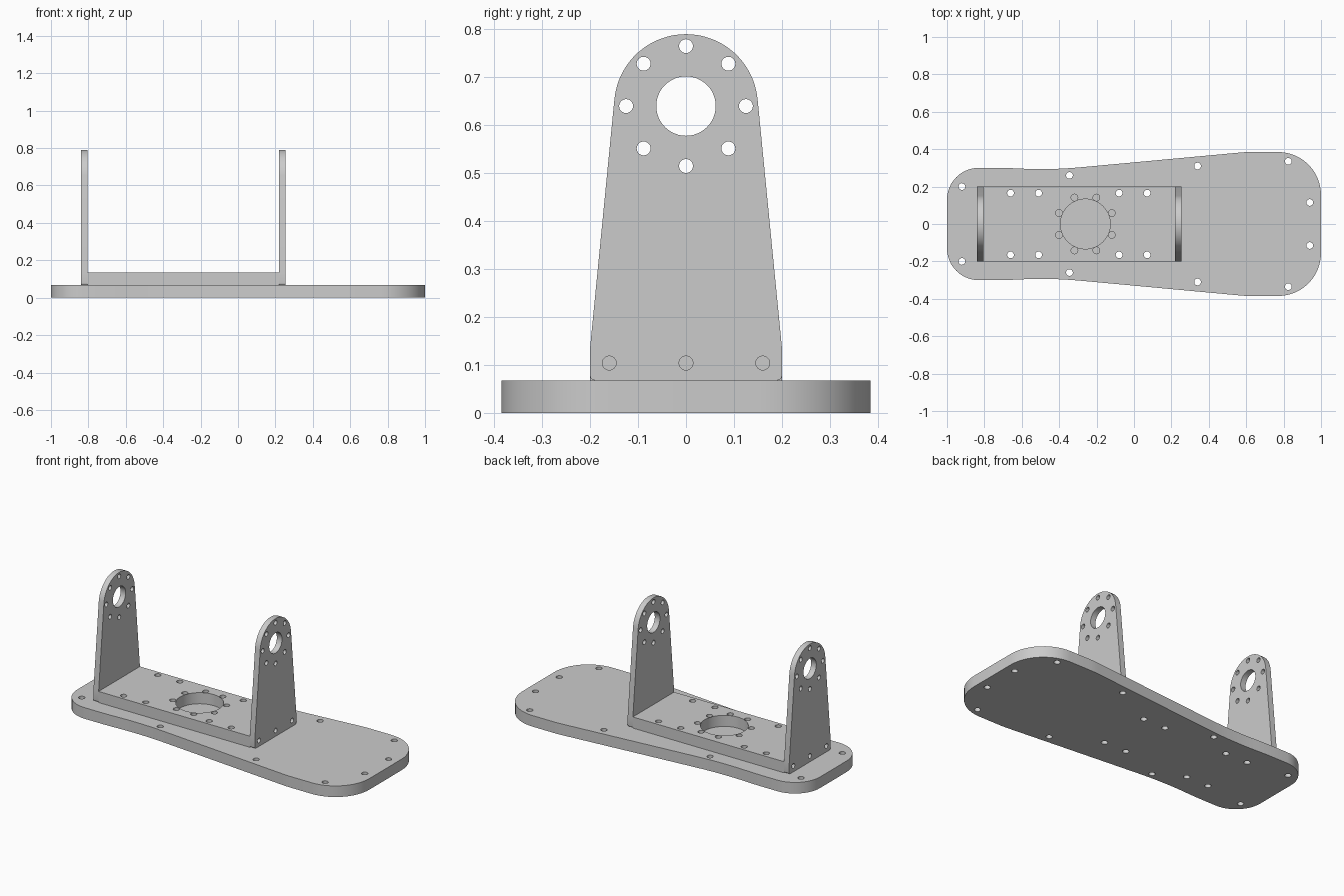
import bpy, bmesh
from math import sin, cos, tan, pi, atan2, radians
from mathutils import Vector, Matrix

cube = bpy.data.objects.get("Cube")
if cube:
    bpy.data.objects.remove(cube, do_unlink=True)

grey = bpy.data.materials.new("machined grey")
grey.use_nodes = True
colour = (0.6, 0.6, 0.6, 1)
grey.diffuse_color = colour
grey.node_tree.nodes["Principled BSDF"].inputs["Base Color"].default_value = colour


def circle(x, y, r, n=24):
    return [(x + r * cos(2 * pi * i / n), y + r * sin(2 * pi * i / n)) for i in range(n)]


def ring(x, y, radius, r, start=0):
    """Eight holes on a bolt circle."""
    turns = [start + i * pi / 4 for i in range(8)]
    return [circle(x + radius * cos(a), y + radius * sin(a), r) for a in turns]


def rounded(corners, n=12):
    """Closed outline with every corner (x, y, radius) filleted."""
    points = []
    for i, (x, y, r) in enumerate(corners):
        p = Vector((x, y))
        a = (Vector(corners[i - 1][:2]) - p).normalized()
        b = (Vector(corners[(i + 1) % len(corners)][:2]) - p).normalized()
        half = a.angle(b) / 2
        centre = p + (a + b).normalized() * r / sin(half)
        u, v = p + a * r / tan(half) - centre, p + b * r / tan(half) - centre
        start = atan2(u.y, u.x)
        sweep = (atan2(v.y, v.x) - start + pi) % (2 * pi) - pi
        for k in range(n + 1):
            t = start + sweep * k / n
            points.append((centre.x + r * cos(t), centre.y + r * sin(t)))
    return points


def plate(name, outline, holes, thickness, matrix):
    """Flat plate with through holes, extruded upwards and then placed."""
    bm = bmesh.new()
    for loop in [outline] + holes:
        verts = [bm.verts.new((x, y, 0)) for x, y in loop]
        for i, v in enumerate(verts):
            bm.edges.new((verts[i - 1], v))
    bmesh.ops.triangle_fill(bm, use_beauty=True, edges=bm.edges[:], normal=(0, 0, 1))
    lid = bmesh.ops.extrude_face_region(bm, geom=bm.faces[:], use_keep_orig=True)
    bmesh.ops.translate(bm, vec=(0, 0, thickness),
                        verts=[g for g in lid["geom"] if isinstance(g, bmesh.types.BMVert)])
    bmesh.ops.recalc_face_normals(bm, faces=bm.faces[:])
    bm.transform(matrix)
    mesh = bpy.data.meshes.new(name)
    bm.to_mesh(mesh)
    bm.free()
    mesh.materials.append(grey)
    obj = bpy.data.objects.new(name, mesh)
    bpy.context.collection.objects.link(obj)
    bpy.ops.object.select_all(action="DESELECT")
    obj.select_set(True)
    bpy.context.view_layer.objects.active = obj
    bpy.ops.object.shade_smooth_by_angle(angle=radians(30))


# Bolt holes shared by the base and the mounting plate
shared = [circle(x, s * 0.165, 0.018) for x in (-0.66, -0.51, -0.08, 0.07) for s in (-1, 1)]

# Base plate, symmetric about the x axis
side = [(-1, 0.3, 0.17), (-0.68, 0.3, 2.5), (-0.45, 0.288, 2.3), (0.6, 0.385, 0.6), (1, 0.385, 0.23)]
base_outline = rounded(side + [(x, -y, r) for x, y, r in reversed(side)])
rim = [(-0.92, 0.2), (-0.345, 0.26), (0.34, 0.31), (0.825, 0.335), (0.94, 0.115)]
rim_holes = [circle(x, s * y, 0.018) for x, y in rim for s in (-1, 1)]
plate("base_plate", base_outline, rim_holes + shared, 0.068, Matrix())

# Mounting plate with a large central opening
left, right = -0.805, 0.22
plate("mounting_plate", [(left, -0.2), (right, -0.2), (right, 0.2), (left, 0.2)],
      [circle(-0.26, 0, 0.133, 64)] + ring(-0.26, 0, 0.153, 0.018, pi / 8) + shared,
      0.068, Matrix.Translation((0, 0, 0.068)))

# Upright brackets: tapered sides, round top, drawn in (y, z)
axle = 0.64
lean = 0.1
top = [(0.15 * cos(a), axle + 0.15 * sin(a))
       for a in [lean + (pi - 2 * lean) * i / 32 for i in range(33)]]
foot = [(0.2 - 0.01 + 0.01 * sin(a), 0.078 - 0.01 * cos(a)) for a in [i * pi / 12 for i in range(7)]]
bracket_outline = ([(-y, z) for y, z in reversed(foot)] + foot
                   + [(0.2, 0.137)] + top + [(-0.2, 0.137)])
bracket_holes = ([circle(0, axle, 0.062, 48)] + ring(0, axle, 0.125, 0.0145)
                 + [circle(y, 0.104, 0.0145) for y in (-0.16, 0, 0.16)])
upright = Matrix(((0, 0, 1, 0), (1, 0, 0, 0), (0, 1, 0, 0), (0, 0, 0, 1)))
for name, x in (("right_bracket", left - 0.035), ("left_bracket", right)):
    plate(name, bracket_outline, bracket_holes, 0.035, Matrix.Translation((x, 0, 0)) @ upright)
